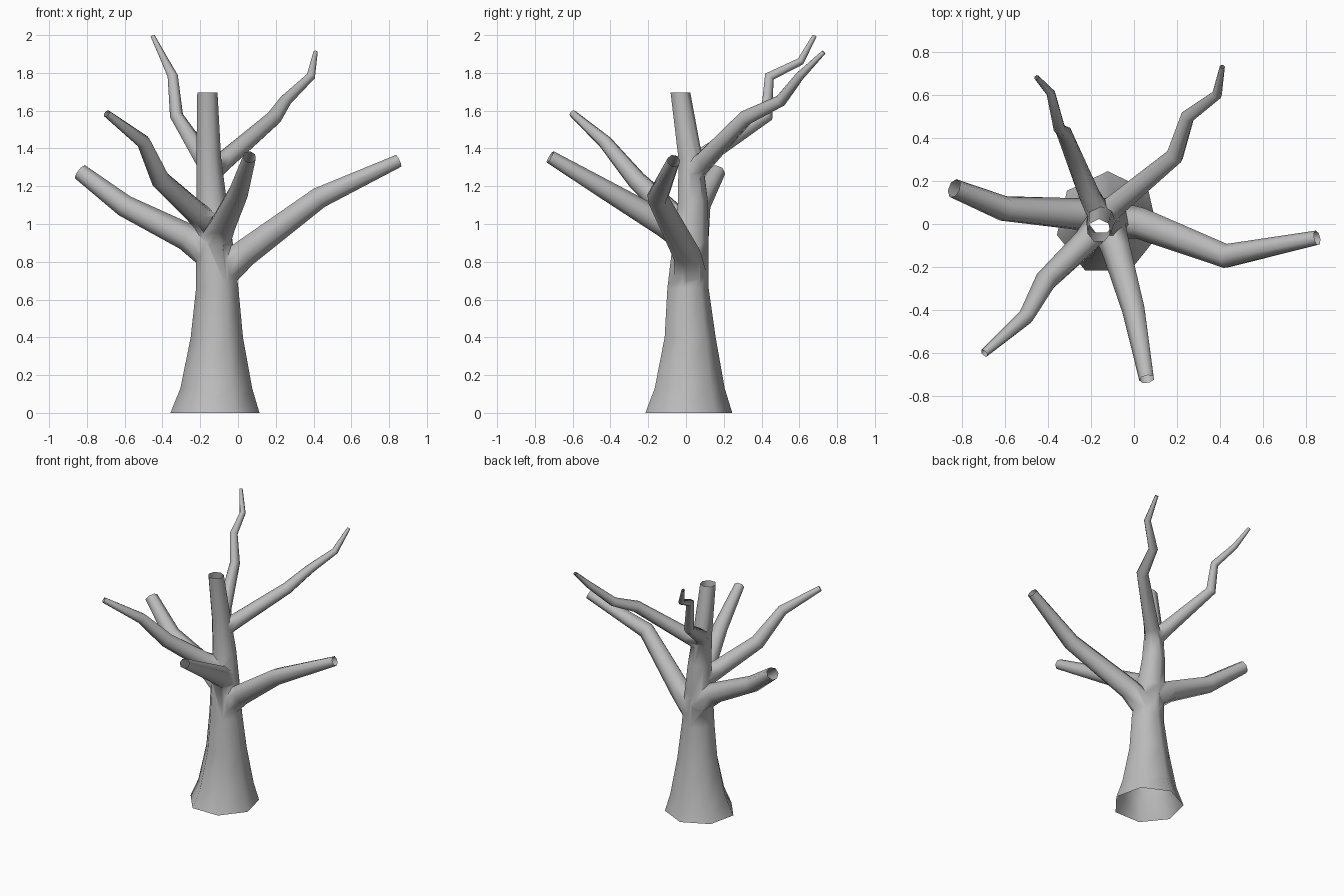
import bpy
import bmesh
from math import sin, cos, pi, radians
from mathutils import Vector

SIDES = 7

cube = bpy.data.objects.get("Cube")
if cube:
    bpy.data.objects.remove(cube, do_unlink=True)

bark = bpy.data.materials.new("grey bark")
bark.use_nodes = True
GREY = (0.5, 0.5, 0.5, 1)
bark.diffuse_color = GREY
bark.node_tree.nodes["Principled BSDF"].inputs["Base Color"].default_value = GREY


def limb(name, path, level=False):
    """Closed tapering tube through (x, y, z, radius) points."""
    points = [Vector(p[:3]) for p in path]
    bm = bmesh.new()
    normal, side = Vector((0, 0, 1)), Vector((0, 1, 0))
    rings = []
    for i, p in enumerate(points):
        before = (p - points[i - 1]).normalized() if i else Vector()
        after = (points[i + 1] - p).normalized() if i + 1 < len(points) else Vector()
        if not level:
            tangent = (before + after).normalized()
            side = normal.rotation_difference(tangent) @ side
            normal = tangent
        across = normal.cross(side)
        rings.append([bm.verts.new(p + path[i][3] * (
            side * cos(2 * pi * k / SIDES) + across * sin(2 * pi * k / SIDES)))
            for k in range(SIDES)])
    for a, b in zip(rings, rings[1:]):
        for k in range(SIDES):
            n = (k + 1) % SIDES
            bm.faces.new((a[k], a[n], b[n], b[k]))
    bm.faces.new(rings[0])
    bm.faces.new(rings[-1])
    bmesh.ops.recalc_face_normals(bm, faces=bm.faces)
    mesh = bpy.data.meshes.new(name)
    bm.to_mesh(mesh)
    bm.free()
    mesh.materials.append(bark)
    obj = bpy.data.objects.new(name, mesh)
    bpy.context.collection.objects.link(obj)
    return obj


# Trunk with a flared foot
trunk_path = [(-.122, .003, 0, .242), (-.115, .01, .13, .195), (-.112, .015, .4, .142),
              (-.11, .005, .66, .115), (-.125, .02, .9, .1), (-.14, .033, 1.12, .083),
              (-.155, .02, 1.35, .067), (-.162, -.032, 1.695, .055)]

# Six branches, each from inside the trunk out to its open tip
branch_paths = {
    "left_branch": [(-.1, .02, .73, .09), (.04, .0, .85, .075),
                    (.43, -.15, 1.14, .058), (.85, -.065, 1.335, .035)],
    "right_branch": [(-.13, .03, .83, .09), (-.27, .045, .93, .075),
                     (-.6, .07, 1.095, .06), (-.835, .165, 1.275, .045)],
    "front_branch": [(-.12, .01, .92, .085), (-.08, -.12, 1.0, .07),
                     (0, -.4, 1.165, .055), (.06, -.72, 1.355, .036)],
    "front_right_branch": [(-.14, .02, .99, .075), (-.22, -.08, 1.06, .063),
                           (-.41, -.265, 1.235, .052), (-.5, -.43, 1.435, .038),
                           (-.695, -.6, 1.585, .02)],
    "back_left_branch": [(-.15, .03, 1.27, .062), (-.07, .1, 1.335, .053),
                         (.19, .315, 1.56, .042), (.25, .5, 1.65, .033),
                         (.385, .6, 1.78, .024), (.41, .73, 1.91, .012)],
    "back_right_branch": [(-.15, .025, 1.3, .06), (-.205, .13, 1.38, .05),
                          (-.325, .425, 1.57, .036), (-.345, .44, 1.78, .028),
                          (-.385, .605, 1.86, .021), (-.452, .68, 1.995, .012)],
}

# Merge the branches into the trunk as one skin
tree = limb("bare_tree", trunk_path, level=True)
bpy.context.view_layer.objects.active = tree
tree.select_set(True)
for name, path in branch_paths.items():
    branch = limb(name, path)
    union = tree.modifiers.new(name, "BOOLEAN")
    union.operation = "UNION"
    union.solver = "EXACT"
    union.object = branch
    bpy.ops.object.modifier_apply(modifier=union.name)
    bpy.data.objects.remove(branch, do_unlink=True)

# Open the foot, the trunk top and the branch tips
ends = [trunk_path[0], trunk_path[-1]] + [p[-1] for p in branch_paths.values()]
ends = [Vector(e[:3]) for e in ends]
bm = bmesh.new()
bm.from_mesh(tree.data)
caps = [f for f in bm.faces
        if any((f.calc_center_median() - e).length < .005 for e in ends)]
bmesh.ops.delete(bm, geom=caps, context="FACES")
bm.to_mesh(tree.data)
bm.free()

bpy.ops.object.shade_smooth_by_angle(angle=radians(65))
